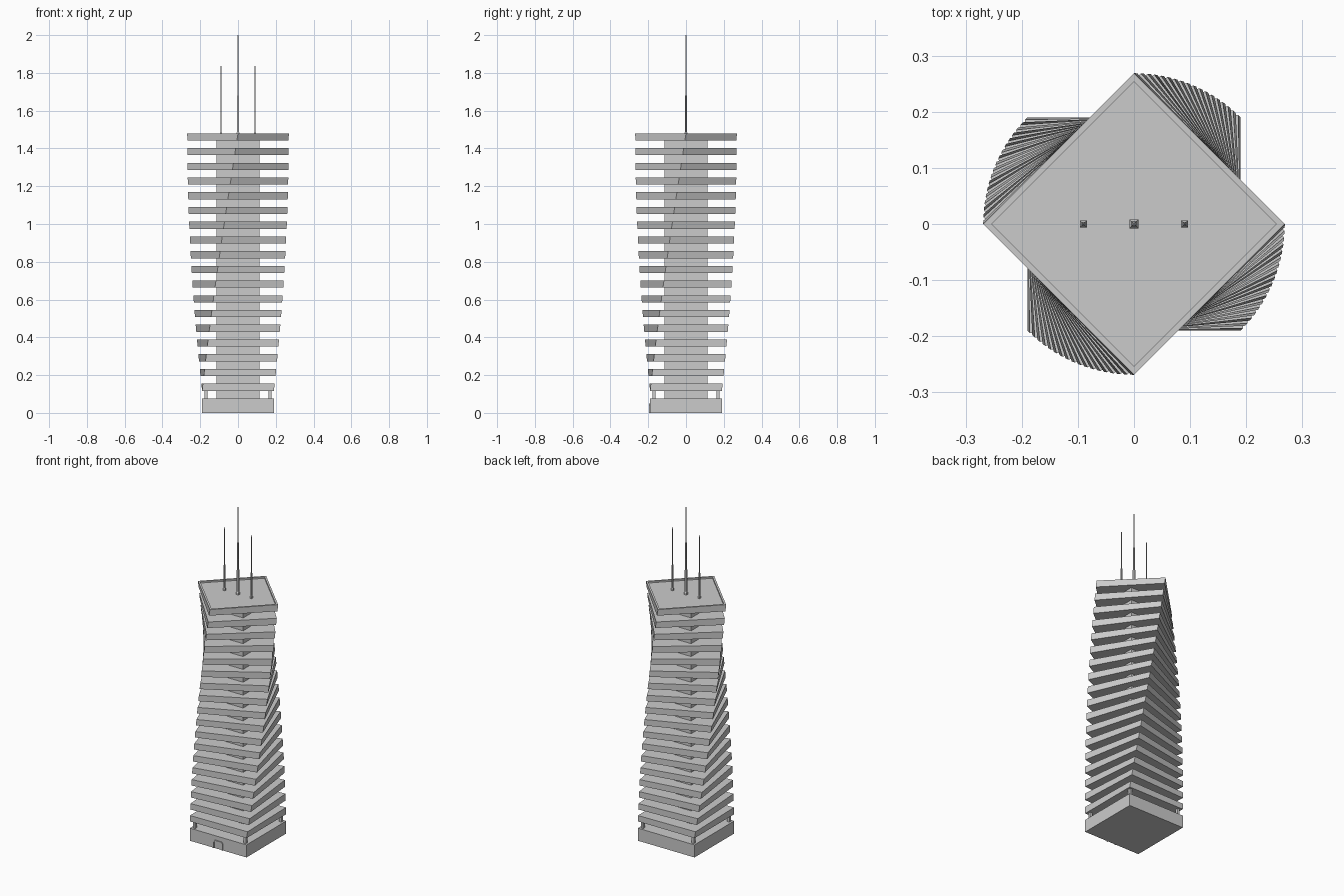
import bpy, bmesh, math
from mathutils import Matrix, Vector

cube = bpy.data.objects.get("Cube")
if cube:
    bpy.data.objects.remove(cube, do_unlink=True)

grey = bpy.data.materials.new("concrete grey")
grey.use_nodes = True
colour = (0.6, 0.6, 0.6, 1)
grey.diffuse_color = colour
grey.node_tree.nodes["Principled BSDF"].inputs["Base Color"].default_value = colour

HALF = 0.19
FLOORS = 18
FIRST, LAST = 0.117, 1.48
THICK = 0.038
STEP = (LAST - THICK - FIRST) / (FLOORS - 1)


def finish(name, bm):
    bmesh.ops.recalc_face_normals(bm, faces=bm.faces)
    mesh = bpy.data.meshes.new(name)
    bm.to_mesh(mesh)
    bm.free()
    mesh.materials.append(grey)
    obj = bpy.data.objects.new(name, mesh)
    bpy.context.collection.objects.link(obj)
    return obj


def loft(name, sections, x=0, y=0):
    """Join square sections given as (half width, height, turn in degrees)."""
    bm = bmesh.new()
    rings = []
    for half, z, turn in sections:
        rot = Matrix.Rotation(math.radians(turn), 3, 'Z')
        ring = []
        for sx, sy in ((-1, -1), (1, -1), (1, 1), (-1, 1)):
            ring.append(bm.verts.new(rot @ Vector((sx * half, sy * half, z)) + Vector((x, y, 0))))
        rings.append(ring)
    for low, high in zip(rings, rings[1:]):
        for i in range(4):
            j = (i + 1) % 4
            bm.faces.new((low[i], low[j], high[j], high[i]))
    bm.faces.new(rings[0][::-1])
    bm.faces.new(rings[-1])
    return finish(name, bm)


def turn_at(z):
    return 45 * (z - FIRST) / (LAST - FIRST)


# Ground floor and straight core
loft("base", [(HALF, 0, 0), (HALF, 0.076, 0)])
loft("core", [(0.115, 0.07, 0), (0.115, LAST - 0.02, 0)])

# Corner posts under the first floor
for name, sx, sy in (("front_right", -1, -1), ("front_left", 1, -1),
                     ("back_right", -1, 1), ("back_left", 1, 1)):
    loft(name + "_post", [(0.008, 0.07, 0), (0.008, 0.125, 0)], sx * 0.17, sy * 0.17)

# Twisting floors, the last with a sunken roof inside a parapet
for n in range(FLOORS):
    z = FIRST + n * STEP
    top = z + THICK
    sections = [(HALF, z, turn_at(z)), (HALF, top, turn_at(top))]
    if n == FLOORS - 1:
        sections += [(HALF - 0.011, top, 45), (HALF - 0.011, top - 0.009, 45)]
    loft(f"floor_{n + 1}", sections)

# Antennas on the roof
ROOF = LAST - 0.012
for name, x, wide, tip in (("right", -0.09, 0.006, 1.855), ("middle", 0, 0.008, 2.0),
                           ("left", 0.09, 0.006, 1.855)):
    mid = ROOF + (tip - ROOF) * 0.4
    loft(name + "_antenna", [(wide, ROOF, 0), (wide, ROOF + 0.015, 0),
                             (wide * 0.65, ROOF + 0.02, 0), (wide * 0.6, mid, 0),
                             (wide * 0.45, mid, 0), (wide * 0.2, tip, 0)], x)

# Door frame with clipped upper corners
bm = bmesh.new()
outer = [(0.032, 0), (0.032, 0.042), (0.024, 0.05)]
inner = [(0.026, 0), (0.026, 0.038), (0.021, 0.044)]
path = [outer + [(-x, z) for x, z in outer[::-1]],
        inner + [(-x, z) for x, z in inner[::-1]]]
out, inn = [[bm.verts.new((x, -HALF - 0.006, z)) for x, z in p] for p in path]
faces = [bm.faces.new((out[i], out[i + 1], inn[i + 1], inn[i])) for i in range(5)]
made = bmesh.ops.extrude_face_region(bm, geom=faces, use_keep_orig=True)
moved = [v for v in made["geom"] if isinstance(v, bmesh.types.BMVert)]
bmesh.ops.translate(bm, verts=moved, vec=(0, 0.01, 0))
finish("door_frame", bm)
